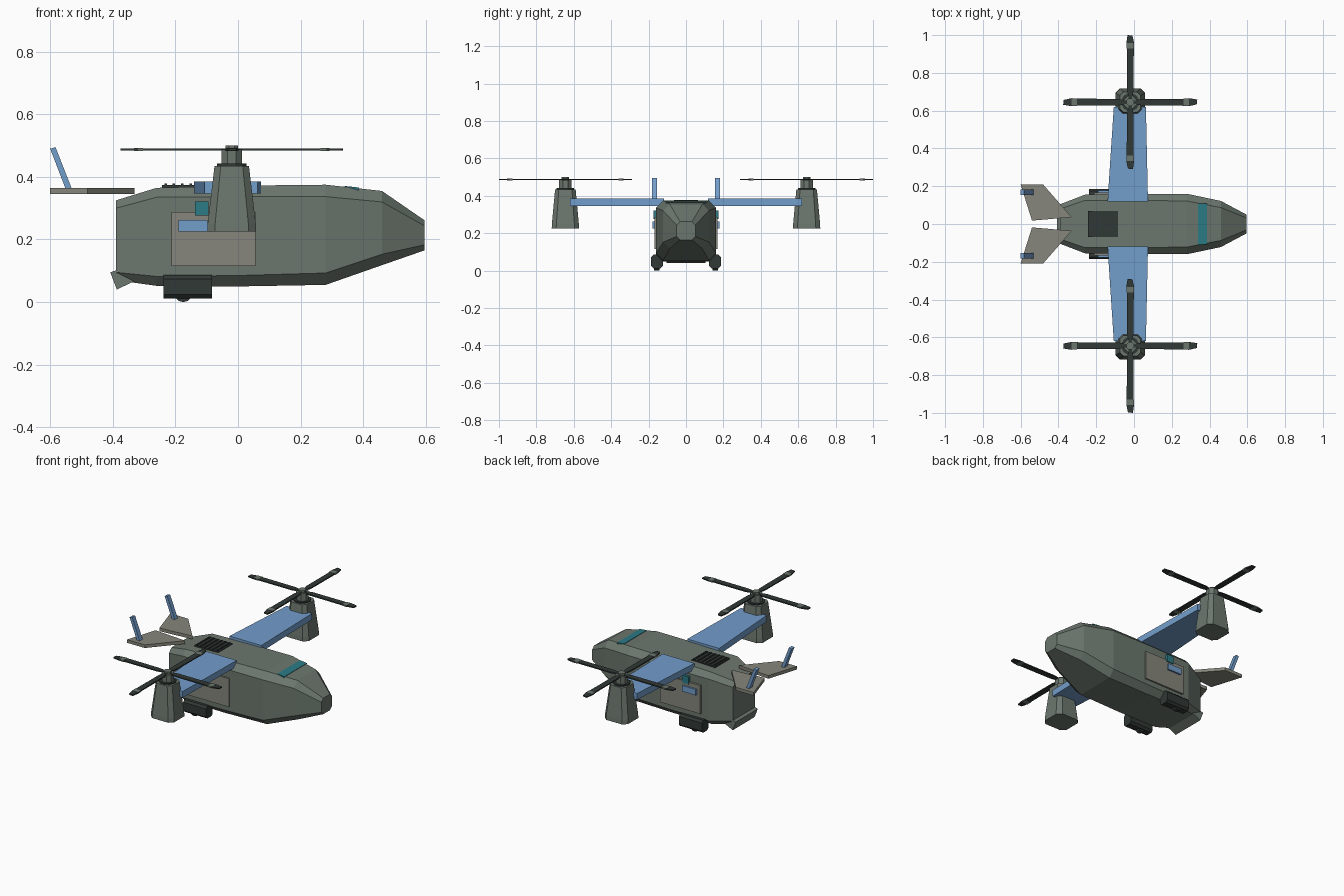
import bpy, bmesh
from math import sin, cos, pi
from mathutils import Matrix, Vector

if "Cube" in bpy.data.objects:
    bpy.data.objects.remove(bpy.data.objects["Cube"])


def material(name, rgb):
    m = bpy.data.materials.new(name)
    m.diffuse_color = (*rgb, 1)
    m.use_nodes = True
    m.node_tree.nodes["Principled BSDF"].inputs["Base Color"].default_value = m.diffuse_color
    return m


HULL = material("hull_green_grey", (0.15, 0.185, 0.155))
PANEL = material("panel_tan_grey", (0.24, 0.24, 0.20))
DARK = material("dark_grey", (0.03, 0.04, 0.035))
BLUE = material("wing_blue", (0.17, 0.34, 0.60))
GLASS = material("teal_glass", (0.025, 0.20, 0.24))


def loft(name, rings, mat):
    """Join equal-length rings of points into a capped solid."""
    bm = bmesh.new()
    vs = [[bm.verts.new(p) for p in r] for r in rings]
    n = len(rings[0])
    for a, b in zip(vs, vs[1:]):
        for i in range(n):
            j = (i + 1) % n
            bm.faces.new((a[i], a[j], b[j], b[i]))
    bm.faces.new(vs[0])
    bm.faces.new(vs[-1])
    bmesh.ops.recalc_face_normals(bm, faces=bm.faces)
    me = bpy.data.meshes.new(name)
    bm.to_mesh(me)
    bm.free()
    me.materials.append(mat)
    ob = bpy.data.objects.new(name, me)
    bpy.context.collection.objects.link(ob)
    return ob


def octagon(u, v0, v1, c):
    """Chamfered rectangle, half width u, from v0 to v1."""
    return [(u, v0 + c), (u, v1 - c), (u - c, v1), (c - u, v1),
            (-u, v1 - c), (-u, v0 + c), (c - u, v0), (u - c, v0)]


def box(name, x, y, z, mat):
    return loft(name, [[(a, y[0], z[0]), (a, y[1], z[0]), (a, y[1], z[1]), (a, y[0], z[1])]
                       for a in x], mat)


def side_profile(name, pts, y0, y1, mat):
    return loft(name, [[(x, y, z) for x, z in pts] for y in (y0, y1)], mat)


def plan_profile(name, pts, z0, z1, mat):
    return loft(name, [[(x, y, z) for x, y in pts] for z in (z0, z1)], mat)


def cylinder(name, centre, r, z0, z1, n, mat, r2=None):
    rings = []
    for z, q in ((z0, r), (z1, r2 or r)):
        rings.append([(centre[0] + q * cos(2 * pi * (i + .5) / n),
                       centre[1] + q * sin(2 * pi * (i + .5) / n), z) for i in range(n)])
    return loft(name, rings, mat)


# Fuselage: x, half width, bottom, top, chamfer
stations = [(-0.39, 0.105, 0.07, 0.325, 0.025), (-0.26, 0.155, 0.052, 0.365, 0.03),
            (0.0, 0.16, 0.05, 0.372, 0.035), (0.28, 0.16, 0.055, 0.375, 0.038),
            (0.46, 0.122, 0.118, 0.355, 0.035), (0.595, 0.05, 0.165, 0.262, 0.018)]
loft("fuselage", [[(x, y, z) for y, z in octagon(w, b, t, c)]
                  for x, w, b, t, c in stations], HULL)

# Cockpit glass strip lying on the sloped roof
side_profile("cockpit_glass", [(0.34, 0.36), (0.385, 0.355), (0.387, 0.366), (0.34, 0.371)],
             -0.108, 0.108, GLASS)

# Roof grille with slats
box("roof_grille", (-0.243, -0.085), (-0.068, 0.068), (0.355, 0.374), DARK)
for i in range(6):
    x = -0.231 + i * 0.0265
    box("grille_slat", (x - 0.004, x + 0.004), (-0.064, 0.064), (0.365, 0.379), DARK)

# Rear loading ramp
side_profile("rear_ramp", [(-0.408, 0.095), (-0.387, 0.04), (-0.325, 0.07), (-0.37, 0.108)],
             -0.105, 0.105, HULL)

NX, NY = -0.02, 0.645
for s, tag in ((1, "left"), (-1, "right")):
    # Tapered wing
    loft("wing_" + tag, [[(a, s * y, 0.347), (b, s * y, 0.347), (b, s * y, 0.385), (a, s * y, 0.385)]
                         for y, a, b in ((0.118, -0.14, 0.074), (0.62, -0.107, 0.063))], BLUE)

    # Engine nacelle
    loft("nacelle_" + tag,
         [[(NX + x, s * NY + y, z) for x, y in octagon(u, -v, v, c)]
          for z, u, v, c in ((0.225, 0.078, 0.073, 0.024), (0.25, 0.077, 0.072, 0.024),
                             (0.435, 0.055, 0.055, 0.02))], HULL)

    # Rotor mast and hub
    ctr = (NX, s * NY)
    cylinder("rotor_collar_" + tag, ctr, 0.048, 0.43, 0.442, 12, DARK)
    cylinder("rotor_hub_" + tag, ctr, 0.036, 0.44, 0.488, 8, HULL)
    cylinder("rotor_cap_" + tag, ctr, 0.022, 0.485, 0.50, 8, HULL)

    # Four blades with grey bands and offset tips
    outline = [(0.02, -0.008), (0.06, -0.017), (0.28, -0.019), (0.31, -0.021), (0.352, -0.012),
               (0.355, 0.014), (0.31, 0.021), (0.28, 0.017), (0.06, 0.017), (0.02, 0.008)]
    for k in range(4):
        turn = Matrix.Translation((NX, s * NY, 0)) @ Matrix.Rotation(k * pi / 2, 4, 'Z')
        for ob in (plan_profile("rotor_blade_" + tag, outline, 0.484, 0.491, DARK),
                   box("blade_band_" + tag, (0.283, 0.312), (-0.0205, 0.0195),
                       (0.483, 0.492), HULL)):
            ob.data.transform(turn)

    # Side door, step and window
    box("side_door_" + tag, (-0.213, 0.056), (s * 0.15, s * 0.168), (0.116, 0.288), PANEL)
    box("door_step_" + tag, (-0.19, -0.098), (s * 0.16, s * 0.178), (0.226, 0.262), BLUE)
    box("side_window_" + tag, (-0.138, -0.094), (s * 0.15, s * 0.173), (0.277, 0.322), GLASS)

    # Landing gear pod and wheel
    loft("gear_pod_" + tag,
         [[(x, s * 0.155 + y, z) for y, z in octagon(0.031, 0.012, 0.086, 0.012)]
          for x in (-0.238, -0.083)], DARK)
    side_profile("wheel_" + tag,
                 [(-0.175 + 0.03 * cos(2 * pi * i / 12), 0.03 + 0.03 * sin(2 * pi * i / 12))
                  for i in range(12)], s * 0.142, s * 0.17, DARK)

    # Tailplane and raked fin
    plan_profile("tailplane_" + tag,
                 [(-0.33, s * 0.036), (-0.54, s * 0.018), (-0.6, s * 0.208), (-0.48, s * 0.208)],
                 0.346, 0.365, PANEL)
    side_profile("tail_fin_" + tag,
                 [(-0.55, 0.36), (-0.53, 0.36), (-0.583, 0.495), (-0.6, 0.49)],
                 s * 0.154, s * 0.182, BLUE)
